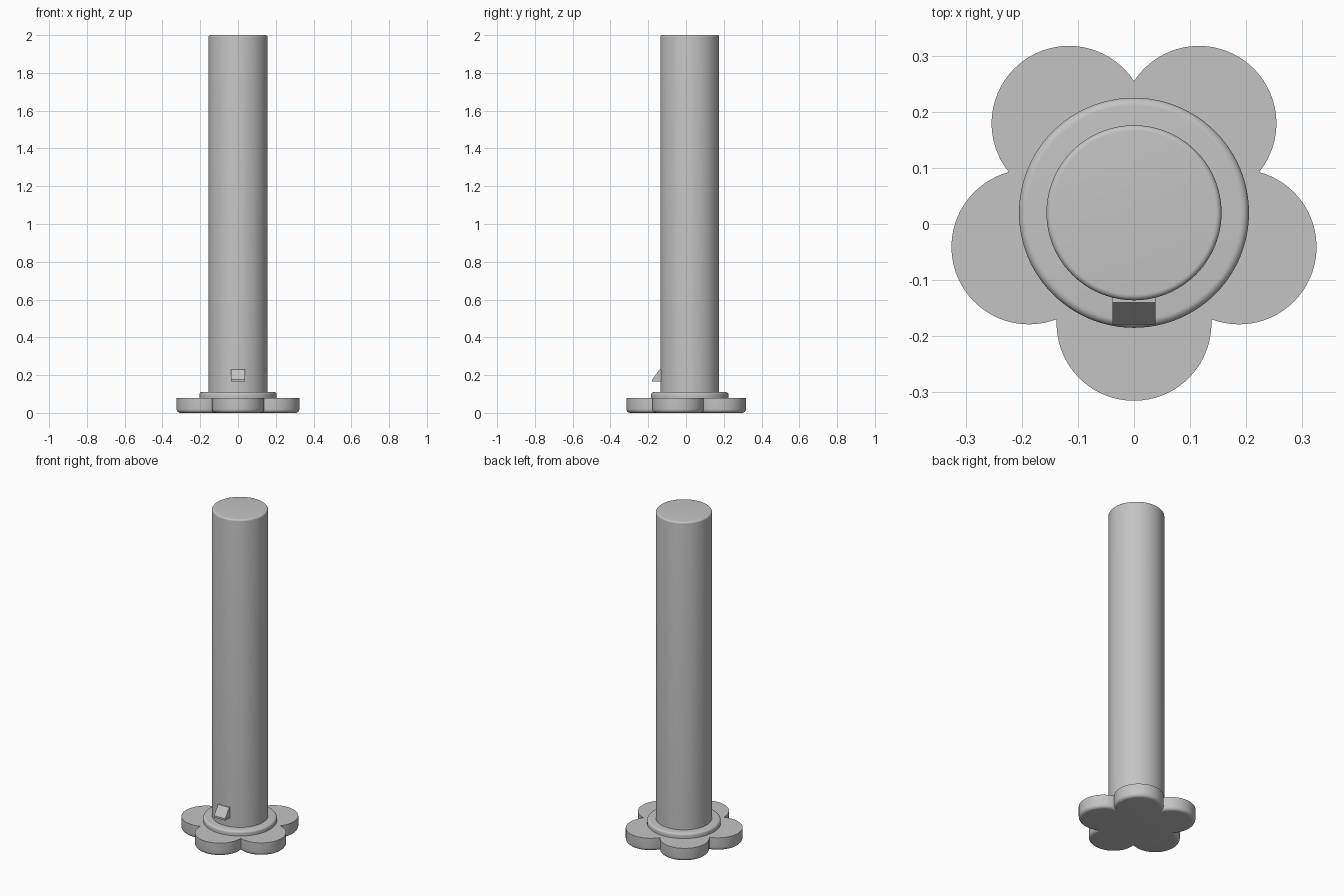
import bpy, bmesh, math

if "Cube" in bpy.data.objects:
    bpy.data.objects.remove(bpy.data.objects["Cube"])

CY = 0.02  # shared axis of the column, collar and flower foot

grey = bpy.data.materials.new("plain grey")
grey.diffuse_color = (0.55, 0.55, 0.55, 1)
grey.use_nodes = True
grey.node_tree.nodes["Principled BSDF"].inputs["Base Color"].default_value = grey.diffuse_color


def make_object(name, bm, smooth=True):
    bmesh.ops.recalc_face_normals(bm, faces=bm.faces)
    mesh = bpy.data.meshes.new(name)
    bm.to_mesh(mesh)
    bm.free()
    mesh.materials.append(grey)
    ob = bpy.data.objects.new(name, mesh)
    bpy.context.collection.objects.link(ob)
    if smooth:
        bpy.ops.object.select_all(action='DESELECT')
        ob.select_set(True)
        bpy.context.view_layer.objects.active = ob
        bpy.ops.object.shade_smooth_by_angle(angle=math.radians(30))
    return ob


def loft(name, rings):
    """Skin a stack of matching closed rings and cap both ends."""
    bm = bmesh.new()
    loops = [[bm.verts.new(p) for p in ring] for ring in rings]
    n = len(loops[0])
    for a, b in zip(loops, loops[1:]):
        for i in range(n):
            j = (i + 1) % n
            bm.faces.new((a[i], a[j], b[j], b[i]))
    bm.faces.new(loops[0][::-1])
    bm.faces.new(loops[-1])
    return make_object(name, bm)


def circle(r, z, n=96):
    return [(r * math.cos(2 * math.pi * i / n),
             CY + r * math.sin(2 * math.pi * i / n), z) for i in range(n)]


def flower(r, z, dist=0.197, petals=5, seg=36):
    """Outline of the union of petal circles of radius r."""
    half = math.pi / petals
    t = dist * math.cos(half) + math.sqrt(r * r - (dist * math.sin(half)) ** 2)
    sweep = math.atan2(t * math.sin(half), t * math.cos(half) - dist)
    pts = []
    for k in range(petals):
        a = -math.pi / 2 + 2 * half * k
        for i in range(seg):
            b = a - sweep + 2 * sweep * i / seg
            pts.append((dist * math.cos(a) + r * math.cos(b),
                        CY + dist * math.sin(a) + r * math.sin(b), z))
    return pts


def fillet(radius, steps=6):
    """Inset and height pairs of a quarter round, from the cap to the wall."""
    return [(radius * (1 - math.sin(t)), radius * (1 - math.cos(t)))
            for t in (math.pi / 2 * i / steps for i in range(steps + 1))]


# Flower-shaped foot with a rounded underside edge
R = 0.138
loft("flower_foot", [flower(R - d, z) for d, z in fillet(0.02)] + [flower(R, 0.08)])

# Collar with a rounded upper edge
loft("collar", [circle(0.205, 0.078)] +
     [circle(0.205 - d, 0.11 - z) for d, z in reversed(fillet(0.014))])

# Tall column with a softened top edge
loft("column", [circle(0.156, 0.10)] +
     [circle(0.156 - d, 2.0 - z) for d, z in reversed(fillet(0.01))])

# Small wedge catch on the front of the column
profile = [(-0.125, 0.165), (-0.179, 0.165), (-0.179, 0.176),
           (-0.140, 0.230), (-0.125, 0.230)]
bm = bmesh.new()
left, right = [[bm.verts.new((x, y, z)) for y, z in profile] for x in (-0.038, 0.038)]
bm.faces.new(left)
bm.faces.new(right[::-1])
for i in range(len(profile)):
    j = (i + 1) % len(profile)
    bm.faces.new((left[i], left[j], right[j], right[i]))
make_object("wedge_catch", bm, smooth=False)
